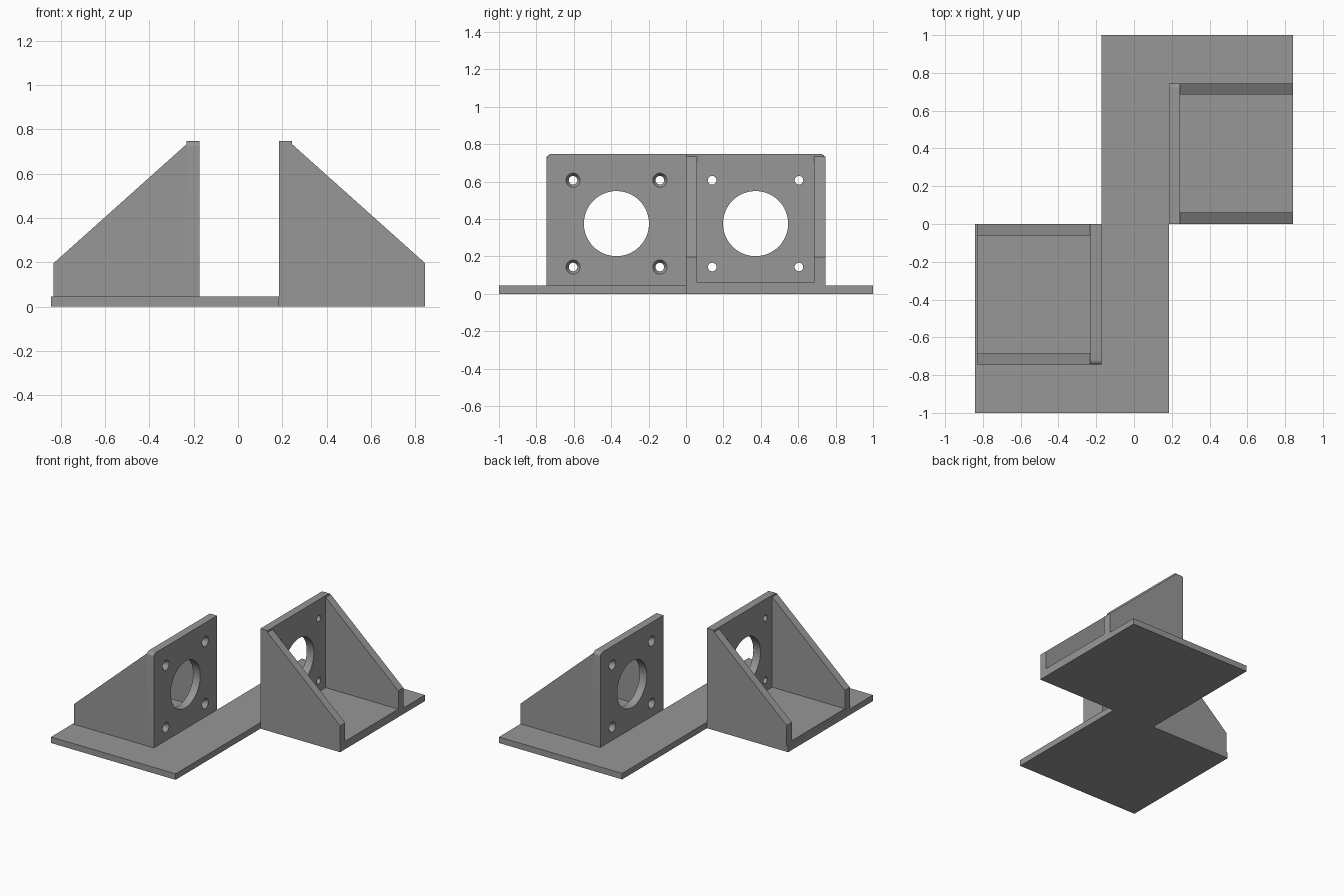
import bpy, bmesh
from math import pi, sin, cos
from mathutils import Vector

if "Cube" in bpy.data.objects:
    bpy.data.objects.remove(bpy.data.objects["Cube"])

BASE_T, FLOOR_Z, TOP = 0.045, 0.06, 0.747
X0, X1, XE = 0.185, 0.244, 0.843      # motor plate faces and bracket end
W, WALL = 0.745, 0.06                 # bracket width and wall thickness

grey = bpy.data.materials.new("dark_grey")
grey.diffuse_color = (0.31, 0.31, 0.31, 1)
grey.use_nodes = True
grey.node_tree.nodes["Principled BSDF"].inputs["Base Color"].default_value = grey.diffuse_color


def prism(name, pts, lo, hi, axis):
    """Extrude a 2D profile along an axis ('x': pts=yz, 'y': pts=xz, 'z': pts=xy)."""
    i = 'xyz'.index(axis)

    def place(p, d):
        c = list(p)
        c.insert(i, d)
        return c
    bm = bmesh.new()
    face = bm.faces.new([bm.verts.new(place(p, lo)) for p in pts])
    ext = bmesh.ops.extrude_face_region(bm, geom=[face])
    move = Vector(place((0, 0), hi - lo))
    bmesh.ops.translate(bm, vec=move, verts=[v for v in ext['geom'] if isinstance(v, bmesh.types.BMVert)])
    bmesh.ops.recalc_face_normals(bm, faces=bm.faces)
    me = bpy.data.meshes.new(name)
    bm.to_mesh(me)
    bm.free()
    me.materials.append(grey)
    ob = bpy.data.objects.new(name, me)
    bpy.context.collection.objects.link(ob)
    return ob


def drill(ob, y, z, r1, r2, xa, xb, seg):
    """Cut a round or tapered hole along x, radius r1 at xa and r2 at xb."""
    bpy.ops.mesh.primitive_cone_add(vertices=seg, radius1=r1, radius2=r2, depth=xb - xa,
                                    location=((xa + xb) / 2, y, z), rotation=(0, pi / 2, 0))
    cutter = bpy.context.object
    cutter.hide_render = True
    cutter.data.materials.append(grey)
    mod = ob.modifiers.new("hole", 'BOOLEAN')
    mod.operation, mod.solver, mod.object = 'DIFFERENCE', 'EXACT', cutter
    bpy.context.view_layer.objects.active = ob
    bpy.ops.object.modifier_apply(modifier=mod.name)
    bpy.data.objects.remove(cutter)


# S-shaped base plate
prism("base_plate", [(-XE, -1), (X0, -1), (X0, 0), (XE, 0), (XE, 1),
                     (-0.173, 1), (-0.173, 0), (-XE, 0)], 0, BASE_T, 'z')

# motor plate with one rounded outer corner
R = 0.025
arc = [(W - R + R * cos(a), TOP - R + R * sin(a)) for a in (k * pi / 16 for k in range(9))]
plate = prism("motor_plate", [(0, BASE_T), (W, BASE_T)] + arc + [(0, TOP)], X0, X1, 'x')

# shaft opening and countersunk screw holes
CY, CZ, H = 0.372, 0.375, 0.232
drill(plate, CY, CZ, 0.174, 0.174, X0 - 0.1, X1 + 0.1, 64)
for sy in (-1, 1):
    for sz in (-1, 1):
        y, z = CY + sy * H, CZ + sz * H
        drill(plate, y, z, 0.023, 0.023, X0 - 0.1, X1 + 0.1, 32)
        drill(plate, y, z, 0.0385, 0.023, X0 - 0.001, X0 + 0.025, 32)
bpy.ops.object.select_all(action='DESELECT')
plate.select_set(True)
bpy.context.view_layer.objects.active = plate
bpy.ops.object.shade_smooth_by_angle()

# sloped gussets and raised bracket floor
profile = [(X1, BASE_T), (XE, BASE_T), (XE, 0.197), (X1, 0.733)]
parts = [plate,
         prism("inner_gusset", profile, 0, WALL, 'y'),
         prism("outer_gusset", profile, W - WALL, W, 'y'),
         prism("bracket_floor", [(X1, WALL), (XE, WALL), (XE, W - WALL), (X1, W - WALL)],
               BASE_T, FLOOR_Z, 'z')]

# opposite bracket: same parts turned half a turn
for ob in parts:
    twin = ob.copy()
    twin.name = "opposite_" + ob.name
    twin.rotation_euler.z = pi
    twin.location.x = 0.012
    bpy.context.collection.objects.link(twin)
